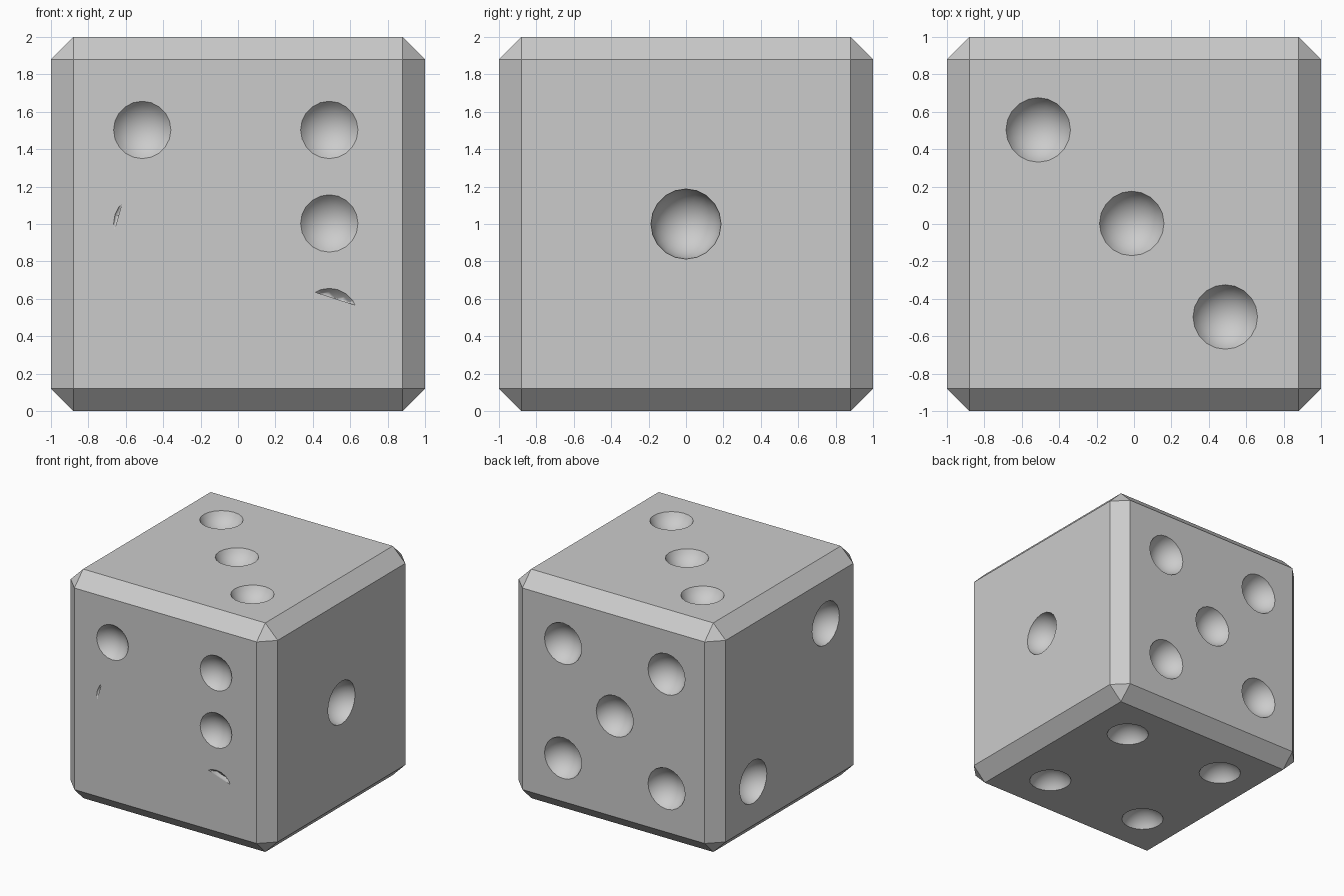
import bpy, bmesh, math
from mathutils import Vector, Matrix

if "Cube" in bpy.data.objects:
    bpy.data.objects.remove(bpy.data.objects["Cube"])

R = 0.19          # radius of the ball that hollows each pip
C = Vector((0, 0, 1))


def make_object(name, bm):
    mesh = bpy.data.meshes.new(name)
    bm.to_mesh(mesh)
    bm.free()
    ob = bpy.data.objects.new(name, mesh)
    bpy.context.collection.objects.link(ob)
    return ob


# Body: cube with flat chamfered edges and corners
bm = bmesh.new()
bmesh.ops.create_cube(bm, size=2, matrix=Matrix.Translation(C))
bmesh.ops.bevel(bm, geom=bm.edges[:], offset=0.12, segments=1,
                affect='EDGES', profile=0.5)
body = make_object("die_body", bm)

# Pip balls, gathered in one cutter
cut = bmesh.new()


def pip(n, u, v, pu, pv, r, chord=None):
    """Ball whose rim on face n has radius r; chord keeps only the part on its left side."""
    n, u, v = Vector(n), Vector(u), Vector(v)
    pos = C + u * pu + v * pv + n * (1 + math.sqrt(R * R - r * r))
    rot = Matrix((u, v, n)).transposed().to_4x4()
    new = bmesh.ops.create_uvsphere(cut, u_segments=20, v_segments=16, radius=R,
                                    matrix=Matrix.Translation(pos) @ rot)["verts"]
    if chord:
        (a, b), (c, d) = chord
        faces = {f for w in new for f in w.link_faces}
        edges = {e for w in new for e in w.link_edges}
        res = bmesh.ops.bisect_plane(cut, geom=new + list(edges) + list(faces),
                                     plane_co=C + u * a + v * b + n,
                                     plane_no=u * (d - b) - v * (c - a), clear_outer=True)
        rim = [g for g in res["geom_cut"] if isinstance(g, bmesh.types.BMEdge)]
        bmesh.ops.holes_fill(cut, edges=rim, sides=0)


X, Y, Z = Vector((1, 0, 0)), Vector((0, 1, 0)), Vector((0, 0, 1))
S = -0.012        # small sideways shift of the pips
corners = [(-0.5, -0.5), (-0.5, 0.5), (0.5, -0.5), (0.5, 0.5)]

# Front: three full pips and two that are mostly covered
for a, b in [(-0.5, 0.5), (0.5, 0.5), (0.5, 0)]:
    pip(-Y, X, Z, a + S, b + 0.003, 0.154)
pip(-Y, X, Z, -0.5 + S, 0.003, 0.154, ((-0.66, -0.03), (-0.62, 0.11)))
pip(-Y, X, Z, 0.5 + S, -0.497, 0.154, ((0.40, -0.36), (0.63, -0.435)))
# Right one, left two
pip(X, Y, Z, 0, 0, 0.188)
for a in (-0.5, 0.5):
    pip(-X, -Y, Z, a, a, 0.188)
# Top three, bottom four, back five
for a in (-0.5, 0, 0.5):
    pip(Z, X, Y, a + S, -a + 0.003, 0.173)
for a, b in corners:
    pip(-Z, X, -Y, a + S, b, 0.173)
for a, b in corners + [(0, 0)]:
    pip(Y, -X, Z, a - S, b, 0.18)

bmesh.ops.recalc_face_normals(cut, faces=cut.faces[:])
for f in cut.faces:
    f.smooth = True
cutter = make_object("pip_cutter", cut)
cutter.hide_render = True

# Hollow the pips out of the body
mod = body.modifiers.new("pips", 'BOOLEAN')
mod.operation = 'DIFFERENCE'
mod.solver = 'EXACT'
mod.object = cutter
bpy.context.view_layer.objects.active = body
body.select_set(True)
bpy.ops.object.modifier_apply(modifier=mod.name)
bpy.data.objects.remove(cutter)
